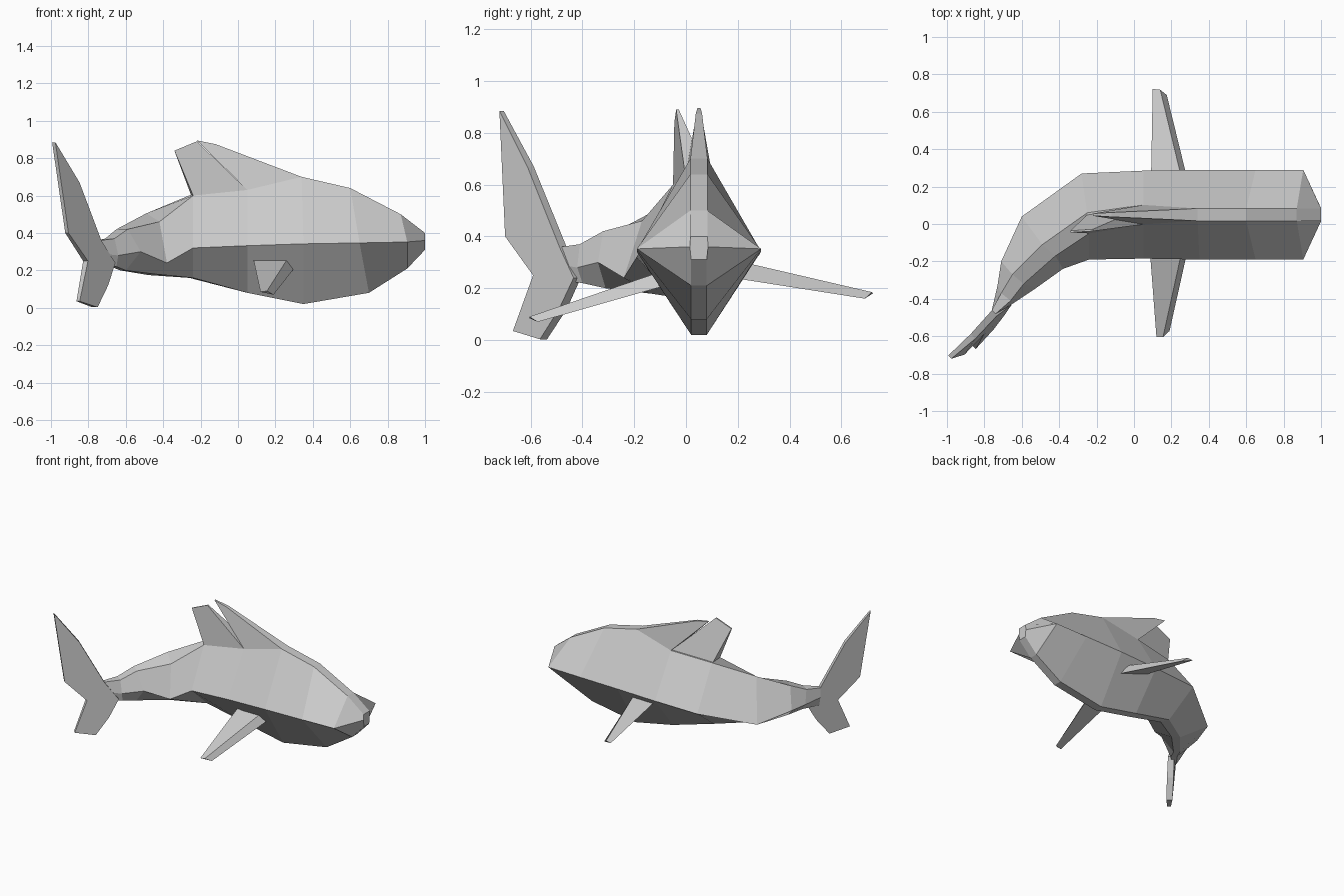
import bpy, bmesh
from mathutils import Vector


def loft(name, rings):
    """Join equal-sized point rings into a closed flat-faced mesh."""
    bm = bmesh.new()
    vs = [[bm.verts.new(p) for p in r] for r in rings]
    n = len(rings[0])
    for a, b in zip(vs, vs[1:]):
        for i in range(n):
            j = (i + 1) % n
            bm.faces.new((a[i], a[j], b[j], b[i]))
    bm.faces.new(vs[0])
    bm.faces.new(vs[-1])
    bmesh.ops.recalc_face_normals(bm, faces=bm.faces)
    me = bpy.data.meshes.new(name)
    bm.to_mesh(me)
    bm.free()
    ob = bpy.data.objects.new(name, me)
    bpy.context.collection.objects.link(ob)
    return ob


def hexagon(xt, zt, xm, zm, xb, zb, wt=.033, wm=.24, wb=.03, y=.05):
    """Six-sided body section: narrow back, wide waist, narrow belly."""
    return [(xt, y + wt, zt), (xm, y + wm, zm), (xb, y + wb, zb),
            (xb, y - wb, zb), (xm, y - wm, zm), (xt, y - wt, zt)]


# Body: straight from the snout to mid length, then bending toward the tail
body = [
    hexagon(1, .40, 1, .36, 1, .31, wm=.035),
    hexagon(.87, .50, .905, .352, .905, .21),
    hexagon(.60, .64, .65, .347, .70, .08),
    hexagon(.34, .70, .35, .342, .35, .02),
    hexagon(.05, .63, .05, .332, .05, .08, wt=.052, wm=.235),
    [(-.25, .06, .605), (-.28, .27, .32), (-.26, .05, .16),
     (-.24, -.01, .16), (-.24, -.19, .32), (-.24, -.05, .60)],
    [(-.49, -.11, .505), (-.60, .04, .24), (-.48, -.10, .175),
     (-.44, -.14, .18), (-.38, -.24, .24), (-.42, -.17, .46)],
    [(-.65, -.27, .42), (-.71, -.20, .28), (-.63, -.28, .20),
     (-.60, -.31, .20), (-.52, -.34, .30), (-.59, -.32, .42)],
    [(-.71, -.37, .37), (-.73, -.33, .28), (-.68, -.37, .22),
     (-.65, -.40, .22), (-.64, -.42, .28), (-.66, -.41, .37)],
    [(-.76, -.46, .36), (-.76, -.46, .29), (-.75, -.46, .23),
     (-.73, -.48, .23), (-.73, -.48, .29), (-.74, -.48, .36)],
]
loft("body", body)

# Dorsal fin: a front wedge and a rear blade that part at the top
loft("dorsal_fin_front", [
    [(.34, .05 + s * .033, .70), (-.12, .05 + s * .012, .875),
     (-.22, .05 + s * .006, .895), (.05, .05 + s * .052, .63)]
    for s in (-1, 1)])
loft("dorsal_fin_rear", [
    [(.05, -.002, .63), (-.24, -.05, .60), (-.34, -.045, .84), (-.22, -.038, .89)],
    [(.05, .09, .63), (-.25, .05, .60), (-.34, -.036, .84), (-.22, -.028, .89)]])

# Tail fin: diagonal outline with thickness per point
outline = [((-.985, -.712, .885), .012), ((-.86, -.60, .67), .018),
           ((-.745, -.475, .36), .02), ((-.67, -.42, .24), .02),
           ((-.71, -.475, .12), .022), ((-.765, -.55, .003), .02),
           ((-.855, -.66, .035), .012), ((-.815, -.578, .25), .018),
           ((-.915, -.69, .40), .012)]
side = Vector((.72, -.69, 0))
loft("tail_fin", [[Vector(p) + side * t * s for p, t in outline] for s in (-1, 1)])

# Pectoral fins: wedge sections, root to tip
loft("pectoral_fin_right", [
    [(.08, -.08, .27), (.27, -.08, .27), (.30, -.08, .21)],
    [(.12, -.605, .085), (.155, -.605, .09), (.19, -.572, .07)]])
loft("pectoral_fin_left", [
    [(.09, .18, .305), (.27, .18, .31), (.30, .18, .24)],
    [(.10, .722, .18), (.14, .718, .185), (.175, .69, .16)]])
